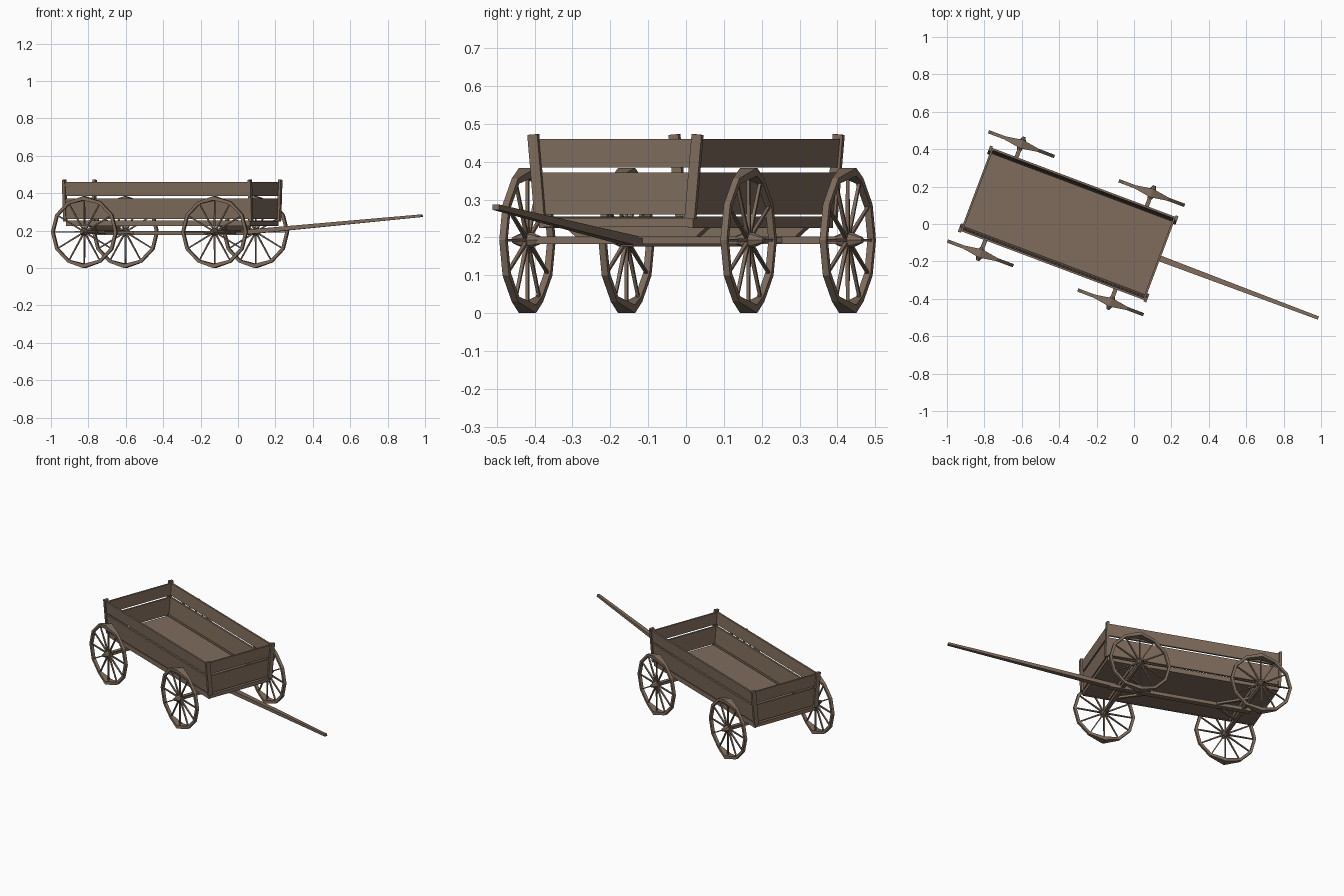
import bpy, bmesh, math
from mathutils import Vector, Matrix

if "Cube" in bpy.data.objects:
    bpy.data.objects.remove(bpy.data.objects["Cube"])

# The wagon is built along local x, then turned and shifted as a whole
PLACE = Matrix.Translation((-0.352, 0.0, 0)) @ Matrix.Rotation(math.radians(-20.6), 4, 'Z')

wood = bpy.data.materials.new("weathered_wood")
wood.diffuse_color = (0.21, 0.15, 0.108, 1)
wood.use_nodes = True
wood.node_tree.nodes["Principled BSDF"].inputs["Base Color"].default_value = wood.diffuse_color


def finish(name, bm):
    bmesh.ops.recalc_face_normals(bm, faces=bm.faces)
    bm.transform(PLACE)
    mesh = bpy.data.meshes.new(name)
    bm.to_mesh(mesh)
    bm.free()
    mesh.materials.append(wood)
    obj = bpy.data.objects.new(name, mesh)
    bpy.context.collection.objects.link(obj)
    return obj


def loft(bm, rings, closed=False):
    """Skin a list of equal-sized vertex rings."""
    vs = [[bm.verts.new(p) for p in r] for r in rings]
    n = len(vs[0])
    for i in range(len(vs) if closed else len(vs) - 1):
        a, b = vs[i], vs[(i + 1) % len(vs)]
        for k in range(n):
            bm.faces.new((a[k], a[(k + 1) % n], b[(k + 1) % n], b[k]))
    if not closed:
        bm.faces.new(vs[0])
        bm.faces.new(vs[-1])


def beam(bm, path, side, sizes):
    """Rectangular bar along path; sizes are (width along side, depth)."""
    path = [Vector(p) for p in path]
    side = Vector(side).normalized()
    rings = []
    for i, p in enumerate(path):
        d = path[min(i + 1, len(path) - 1)] - path[max(i - 1, 0)]
        up = d.cross(side).normalized()
        w, h = sizes[i][0] / 2, sizes[i][1] / 2
        rings.append([p + side * w * a + up * h * b
                      for a, b in ((-1, -1), (1, -1), (1, 1), (-1, 1))])
    loft(bm, rings)


def bar(name, path, side, *sizes):
    bm = bmesh.new()
    beam(bm, path, side, sizes if len(sizes) > 1 else sizes * len(path))
    return finish(name, bm)


# Bed: floor and flared walls of spaced planks
HALF_L = 0.526


def half_width(z):
    return 0.206 + (z - 0.23) * 0.09


bar("floor", [(-HALF_L, 0, 0.239), (HALF_L, 0, 0.239)], (0, 1, 0), (0.415, 0.024))
PLANKS = (("lower", 0.261, 0.372), ("upper", 0.385, 0.46))
for label, z0, z1 in PLANKS:
    for s, side in ((-1, "right"), (1, "left")):
        bm = bmesh.new()
        rings = []
        for x in (-HALF_L, HALF_L):
            rings.append([(x, s * half_width(z0), z0), (x, s * (half_width(z0) + 0.011), z0),
                          (x, s * (half_width(z1) + 0.011), z1), (x, s * half_width(z1), z1)])
        loft(bm, rings)
        finish(f"{side}_{label}_plank", bm)
    for s, end in ((-1, "rear"), (1, "front")):
        bm = bmesh.new()
        rings = []
        for x in (s * (HALF_L - 0.011), s * HALF_L):
            rings.append([(x, -half_width(z0), z0), (x, half_width(z0), z0),
                          (x, half_width(z1), z1), (x, -half_width(z1), z1)])
        loft(bm, rings)
        finish(f"{end}_{label}_plank", bm)

# Bottom sills on the long sides, corner posts
for s in (-1, 1):
    bar("side_sill", [(-HALF_L, s * 0.211, 0.24), (HALF_L, s * 0.211, 0.24)],
        (0, 1, 0), (0.012, 0.03))
    for e in (-1, 1):
        bar("corner_post", [(e * (HALF_L + 0.004), s * (half_width(0.25) + 0.004), 0.25),
                            (e * (HALF_L + 0.004), s * (half_width(0.472) + 0.004), 0.472)],
            (1, 0, 0), (0.016, 0.028))

# Running gear: axles, bolsters, diagonal braces, reach bar and draw pole
AXLES = (-0.384, 0.36)
HUB_Z, TRACK, RIM = 0.193, 0.312, 0.18
for x in AXLES:
    bar("axle", [(x, -TRACK, HUB_Z), (x, TRACK, HUB_Z)], (1, 0, 0), (0.022, 0.02))
    bm = bmesh.new()
    loft(bm, [[(x + dx, -0.17, 0.202), (x + dx, 0.17, 0.202),
               (x + dx, 0.2, 0.228), (x + dx, -0.2, 0.228)] for dx in (-0.018, 0.018)])
    finish("bolster", bm)
    for s in (-1, 1):
        inward = -math.copysign(0.17, x)
        bar("brace", [(x, s * 0.13, 0.193), (x + inward, s * 0.008, 0.19)],
            (0, 0, 1), (0.014, 0.014))
bar("reach_bar", [(-0.43, 0, 0.187), (0.44, 0, 0.187)], (0, 1, 0), (0.034, 0.022))
bar("draw_pole", [(0.40, 0, 0.19), (1.428, 0, 0.28)], (0, 1, 0), (0.034, 0.026), (0.018, 0.014))


# Wheels: twelve-sided rim flared at top and bottom, spokes and tapered hub
def wheel(x, y):
    c = Vector((x, y, HUB_Z))
    bm = bmesh.new()
    rings = []
    for i in range(12):
        a = math.radians(30 * i)
        d = Vector((math.cos(a), 0, math.sin(a)))
        flare = i in (3, 9)
        w = 0.024 if flare else 0.009
        t = 0.011 if flare else 0.008
        rings.append([c + d * (RIM + r) + Vector((0, v, 0))
                      for r, v in ((-t, -w), (t, -w), (t, w), (-t, w))])
    # Pinched outer edge on the bottom section so it comes to a point
    rings[9] = [p + Vector((0, 0, -0.002)) for p in rings[9]]
    loft(bm, rings, closed=True)
    finish("wheel_rim", bm)

    bm = bmesh.new()
    for i in range(12):
        a = math.radians(30 * i)
        d = Vector((math.cos(a), 0, math.sin(a)))
        beam(bm, [c + d * 0.012, c + d * (RIM - 0.003)], (0, 1, 0),
             [(0.010, 0.008), (0.008, 0.006)])
    finish("wheel_spokes", bm)

    bm = bmesh.new()
    rings = []
    for v, r in ((-0.042, 0.008), (-0.014, 0.02), (0.014, 0.02), (0.042, 0.008)):
        rings.append([c + Vector((r * math.cos(k * math.pi / 4), v, r * math.sin(k * math.pi / 4)))
                      for k in range(8)])
    loft(bm, rings)
    finish("wheel_hub", bm)


for ax in AXLES:
    for s in (-1, 1):
        wheel(ax, s * TRACK)
